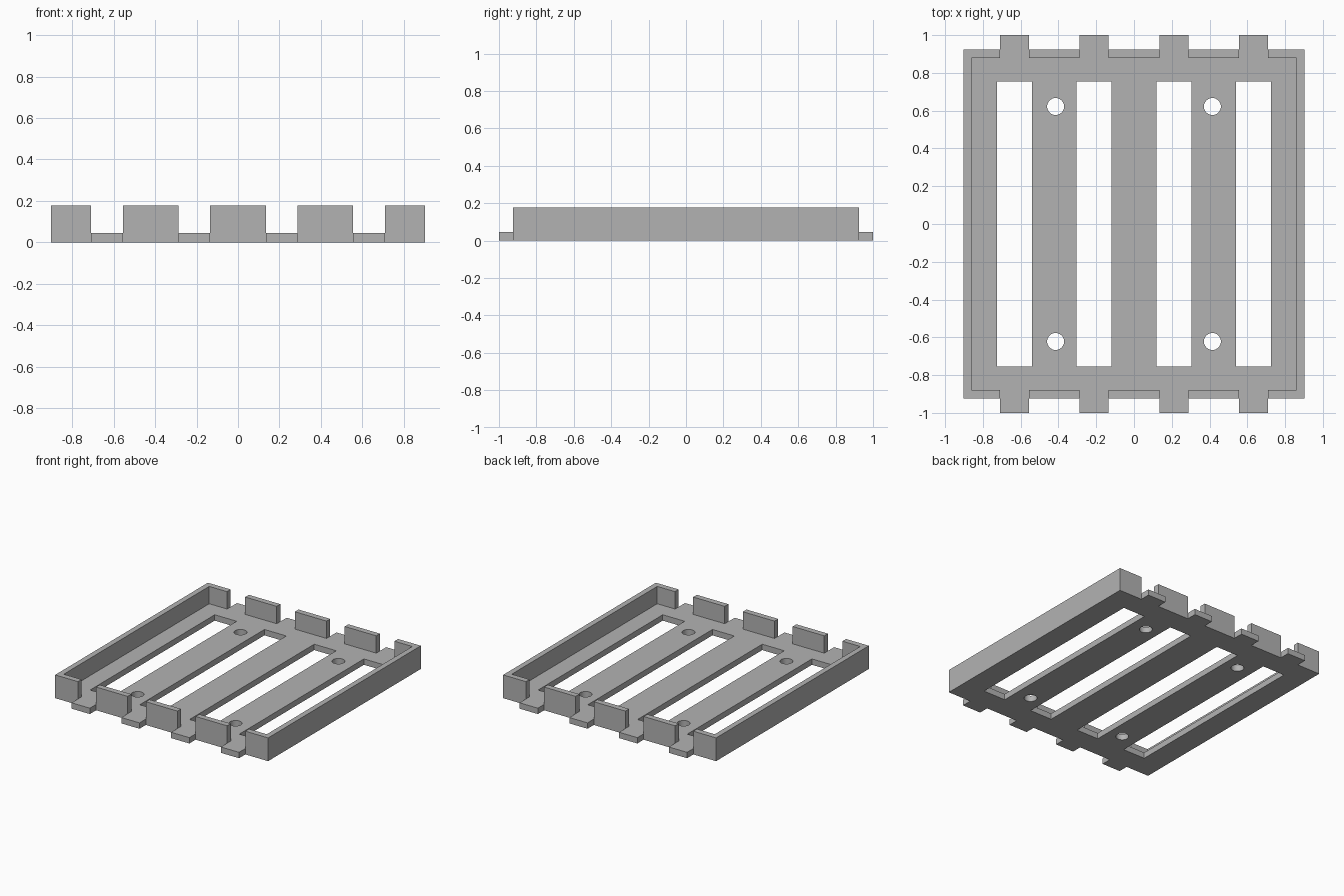
import bpy, bmesh
from itertools import product

cube = bpy.data.objects.get("Cube")
if cube:
    bpy.data.objects.remove(cube, do_unlink=True)

# Main dimensions
OUT_X, OUT_Y = 0.902, 0.924       # outside of the rim
IN_X, IN_Y = 0.86, 0.88           # inside of the rim
TAB_Y = 1.0                       # tip of the tabs
PLATE_Z, RIM_Z = 0.045, 0.178
COLUMNS = [-0.632, -0.211, 0.211, 0.632]   # centres of slots and tabs
TAB_W, SLOT_W, SLOT_Y = 0.077, 0.093, 0.754

grey = bpy.data.materials.new("matte grey")
grey.use_nodes = True
grey.diffuse_color = (0.45, 0.45, 0.45, 1)
grey.node_tree.nodes["Principled BSDF"].inputs["Base Color"].default_value = grey.diffuse_color


def height(x, y):
    """Height of the tray at a point: nothing, plate or rim."""
    x, y = abs(x), abs(y)
    in_gap = any(abs(x - c) < TAB_W for c in COLUMNS)
    in_slot = any(abs(x - c) < SLOT_W for c in COLUMNS) and y < SLOT_Y
    if x > OUT_X or in_slot or (y > OUT_Y and not in_gap):
        return 0
    if x > IN_X or (y > IN_Y and not in_gap):
        return RIM_Z
    return PLATE_Z


# Tray: plate, rim and tabs as one watertight shell on a grid of key lines
xs = sorted([-OUT_X, -IN_X, IN_X, OUT_X]
            + [c + s * w for c in COLUMNS for s in (-1, 1) for w in (TAB_W, SLOT_W)])
ys = sorted(s * v for s in (-1, 1) for v in (SLOT_Y, IN_Y, OUT_Y, TAB_Y))
zs = [0, PLATE_Z, RIM_Z]
lines = (xs, ys, zs)


def solid(cell):
    if any(i < 0 or i >= len(l) - 1 for i, l in zip(cell, lines)):
        return False
    x, y, z = ((l[i] + l[i + 1]) / 2 for i, l in zip(cell, lines))
    return z < height(x, y)


bm = bmesh.new()
verts = {}


def corner(key):
    if key not in verts:
        verts[key] = bm.verts.new([l[i] for i, l in zip(key, lines)])
    return verts[key]


for cell in product(*(range(len(l) - 1) for l in lines)):
    if not solid(cell):
        continue
    for axis, side in product(range(3), (0, 1)):
        beyond = list(cell)
        beyond[axis] += 2 * side - 1
        if solid(beyond):
            continue
        u, v = (axis + 1) % 3, (axis + 2) % 3
        ring = []
        for du, dv in ((0, 0), (1, 0), (1, 1), (0, 1)):
            key = list(cell)
            key[axis] += side
            key[u] += du
            key[v] += dv
            ring.append(corner(tuple(key)))
        bm.faces.new(ring if side else ring[::-1])

bmesh.ops.dissolve_limit(bm, angle_limit=0.01, verts=bm.verts[:], edges=bm.edges[:])
mesh = bpy.data.meshes.new("slotted_tray")
bm.to_mesh(mesh)
bm.free()
mesh.materials.append(grey)
tray = bpy.data.objects.new("slotted_tray", mesh)
bpy.context.collection.objects.link(tray)

# Four round screw holes through the plate
for sx, sy in product((-1, 1), repeat=2):
    bpy.ops.mesh.primitive_cylinder_add(vertices=32, radius=0.045, depth=0.3,
                                        location=(sx * 0.415, sy * 0.622, 0))
    cutter = bpy.context.object
    cutter.name = "screw_hole_cutter"
    cutter.hide_render = True
    bpy.context.view_layer.objects.active = tray
    cut = tray.modifiers.new("screw_hole", 'BOOLEAN')
    cut.operation, cut.solver, cut.object = 'DIFFERENCE', 'EXACT', cutter
    bpy.ops.object.modifier_apply(modifier=cut.name)
    bpy.data.objects.remove(cutter, do_unlink=True)

# Smooth the hole walls, keep every other edge sharp
bpy.ops.object.select_all(action='DESELECT')
tray.select_set(True)
bpy.context.view_layer.objects.active = tray
bpy.ops.object.shade_smooth_by_angle(angle=0.5)
